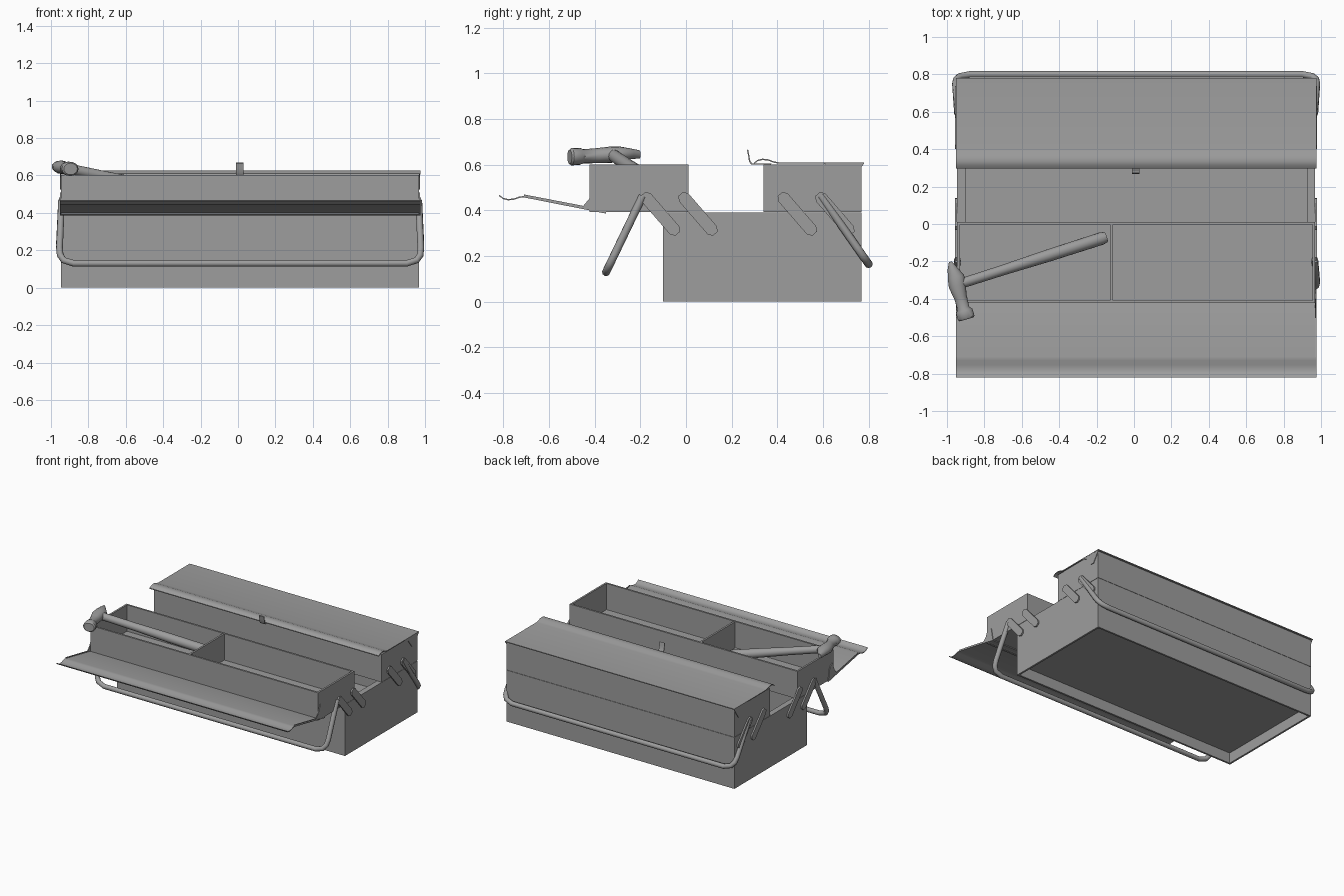
import bpy, bmesh, math
from mathutils import Vector

old = bpy.data.objects.get("Cube")
if old:
    bpy.data.objects.remove(old, do_unlink=True)

steel = bpy.data.materials.new("grey_steel")
steel.use_nodes = True
GREY = (0.34, 0.34, 0.34, 1)
steel.diffuse_color = GREY
steel.node_tree.nodes["Principled BSDF"].inputs["Base Color"].default_value = GREY

CX, HALF = 0.0115, 0.957          # box centre line and half width
X0, X1 = CX - HALF, CX + HALF


def finish(name, bm, smooth=False):
    bmesh.ops.recalc_face_normals(bm, faces=bm.faces)
    mesh = bpy.data.meshes.new(name)
    bm.to_mesh(mesh)
    bm.free()
    obj = bpy.data.objects.new(name, mesh)
    bpy.context.collection.objects.link(obj)
    mesh.materials.append(steel)
    if smooth:
        bpy.ops.object.select_all(action='DESELECT')
        obj.select_set(True)
        bpy.context.view_layer.objects.active = obj
        bpy.ops.object.shade_smooth_by_angle(angle=math.radians(40))
    return obj


def add_box(bm, lo, hi):
    vs = bmesh.ops.create_cube(bm, size=1)["verts"]
    for v in vs:
        v.co = [lo[i] + (v.co[i] + 0.5) * (hi[i] - lo[i]) for i in range(3)]


def open_box(name, lo, hi, floor, t=0.014, dividers=()):
    """Four thin walls, a floor sheet and optional cross dividers."""
    (ax, ay, az), (bx, by, bz) = lo, hi
    bm = bmesh.new()
    for x in (ax, bx - t):
        add_box(bm, (x, ay, az), (x + t, by, bz))
    for y in (ay, by - t):
        add_box(bm, (ax + t, y, az), (bx - t, y + t, bz))
    add_box(bm, (ax + t, ay + t, floor), (bx - t, by - t, floor + 0.008))
    for x in dividers:
        add_box(bm, (x - t / 2, ay + t, floor), (x + t / 2, by - t, bz - 0.002))
    return finish(name, bm)


def prism(name, outline, x0, x1, smooth=False):
    """Extrude a y-z outline along x."""
    bm = bmesh.new()
    face = bm.faces.new([bm.verts.new((x0, y, z)) for y, z in outline])
    ext = bmesh.ops.extrude_face_region(bm, geom=[face])["geom"]
    for v in ext:
        if isinstance(v, bmesh.types.BMVert):
            v.co.x = x1
    return finish(name, bm, smooth)


def sheet(name, line, x0, x1, dy=0.0, dz=0.006):
    back = [(y + dy, z + dz) for y, z in reversed(line)]
    return prism(name, line + back, x0, x1, True)


def loft(name, rings, side, up, sides=16):
    """Join elliptical rings given as (centre, half width, half height)."""
    bm = bmesh.new()
    loops = []
    for c, w, h in rings:
        angles = [2 * math.pi * i / sides for i in range(sides)]
        loops.append([bm.verts.new(c + side * w * math.cos(a) + up * h * math.sin(a))
                      for a in angles])
    for a, b in zip(loops, loops[1:]):
        for i in range(sides):
            j = (i + 1) % sides
            bm.faces.new((a[i], a[j], b[j], b[i]))
    bm.faces.new(loops[0])
    bm.faces.new(loops[-1])
    return finish(name, bm, True)


# Lower body with raised floor and folded end lips
open_box("lower_body", (X0, -0.1, 0), (X1, 0.77, 0.39), 0.08)
for side, x in (("right", X0 + 0.012), ("left", X1 - 0.044)):
    bm = bmesh.new()
    add_box(bm, (x, -0.08, 0.383), (x + 0.032, 0.75, 0.389))
    finish(side + "_body_lip", bm)

# Upper trays
open_box("rear_tray", (X0, 0.34, 0.392), (X1, 0.77, 0.602), 0.394)
open_box("front_tray", (X0, -0.422, 0.392), (X1, 0.012, 0.602), 0.394,
         dividers=(-0.12,))

# Lids with rolled edges
sheet("rear_lid", [(0.78, 0.605), (0.405, 0.605), (0.385, 0.609), (0.36, 0.618),
                   (0.335, 0.621), (0.315, 0.616), (0.298, 0.604)],
      X0 - 0.006, X1 + 0.006)
sheet("front_lid", [(-0.35, 0.386), (-0.71, 0.457), (-0.73, 0.455), (-0.755, 0.446),
                    (-0.78, 0.444), (-0.8, 0.449), (-0.82, 0.463)],
      X0 - 0.006, X1 + 0.006)

# Hinge flaps at the lid ends
FRONT_FLAP = [(-0.35, 0.386), (-0.71, 0.457), (-0.71, 0.47), (-0.45, 0.42),
              (-0.425, 0.45), (-0.4, 0.51), (-0.37, 0.49)]
REAR_FLAP = [(0.78, 0.606), (0.6, 0.606), (0.65, 0.59), (0.7, 0.525), (0.725, 0.525)]
for side, x in (("right", X0 - 0.005), ("left", X1)):
    prism(side + "_front_flap", FRONT_FLAP, x, x + 0.005)
    prism(side + "_rear_flap", REAR_FLAP, x, x + 0.005)

# Latch
sheet("latch", [(0.37, 0.601), (0.285, 0.601), (0.276, 0.615), (0.272, 0.64),
                (0.267, 0.664)], -0.012, 0.03, 0.005, 0.004)


# Linkage arms with clipped ends
def arm(name, top, low, x0, x1, w=0.027):
    a, b = Vector(top), Vector(low)
    d = (b - a).normalized()
    n = Vector((-d.y, d.x))
    half = []
    for p, s in ((a, -1), (b, 1)):
        ends = [p + n * w, p + n * w * 0.5 + d * s * 0.02,
                p - n * w * 0.5 + d * s * 0.02, p - n * w]
        half += ends if s == 1 else ends[::-1]
    prism(name, [tuple(p) for p in half], x0, x1)


for i, y in enumerate((-0.175, -0.01, 0.425, 0.59)):
    arm("right_arm_%d" % (i + 1), (y, 0.457), (y + 0.125, 0.313), X0 - 0.011, X0)
    arm("left_arm_%d" % (i + 1), (y, 0.457), (y + 0.125, 0.313), X1, X1 + 0.011)


# Bail handles swept along a mirrored path
def bail(name, pivot, low, r=0.018):
    p, q = Vector(pivot), Vector(low)
    half = [(0.955, 0), (0.966, 0.76), (0.962, 0.87), (0.943, 0.95), (0.89, 1)]
    pts = [(CX - x, *p.lerp(q, t)) for x, t in half]
    pts += [(CX + x, *p.lerp(q, t)) for x, t in reversed(half)]
    cu = bpy.data.curves.new(name, 'CURVE')
    cu.dimensions = '3D'
    cu.bevel_depth, cu.bevel_resolution, cu.use_fill_caps = r, 3, True
    sp = cu.splines.new('POLY')
    sp.points.add(len(pts) - 1)
    for v, co in zip(sp.points, pts):
        v.co = (*co, 1)
    cu.materials.append(steel)
    obj = bpy.data.objects.new(name, cu)
    bpy.context.collection.objects.link(obj)
    bpy.ops.object.select_all(action='DESELECT')
    obj.select_set(True)
    bpy.context.view_layer.objects.active = obj
    bpy.ops.object.convert(target='MESH')
    bpy.ops.object.shade_smooth_by_angle(angle=math.radians(50))


bail("front_handle", (-0.19, 0.463), (-0.35, 0.13))
bail("rear_handle", (0.59, 0.465), (0.8, 0.165))

# Hammer handle
a, b = Vector((-0.93, -0.32, 0.642)), Vector((-0.15, -0.07, 0.475))
d = (b - a).normalized()
side = d.cross(Vector((0, 0, 1))).normalized()
up = side.cross(d)
loft("hammer_handle", [(a.lerp(b, t), w, w) for t, w in
                       ((0, 0.027), (0.3, 0.028), (0.6, 0.033), (0.97, 0.034), (1, 0.028))],
     side, up)

# Hammer head: flat peen, eye, neck and round striking face
HEAD = [(-0.982, -0.202, 0.645, 0.008, 0.018), (-0.972, -0.235, 0.648, 0.025, 0.022),
        (-0.952, -0.285, 0.647, 0.045, 0.032), (-0.945, -0.33, 0.644, 0.046, 0.036),
        (-0.928, -0.39, 0.64, 0.035, 0.033), (-0.912, -0.45, 0.637, 0.032, 0.031),
        (-0.908, -0.465, 0.637, 0.045, 0.037), (-0.897, -0.502, 0.635, 0.046, 0.038),
        (-0.895, -0.51, 0.635, 0.038, 0.031)]
axis = Vector((0.27, -0.96, 0)).normalized()
loft("hammer_head", [(Vector((x, y, z)), w, h) for x, y, z, w, h in HEAD],
     axis.cross(Vector((0, 0, 1))), Vector((0, 0, 1)))
